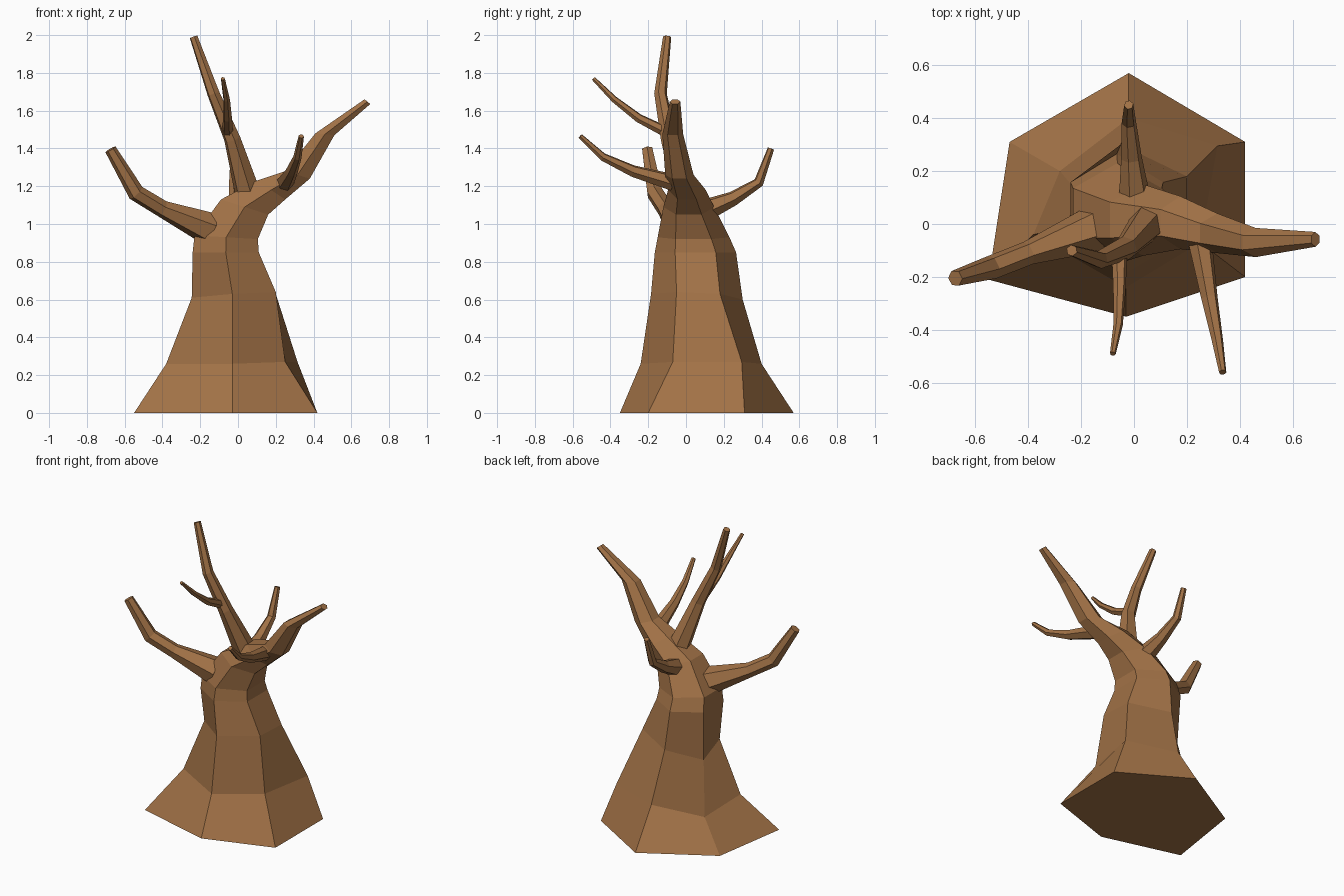
import bpy, bmesh, math
from mathutils import Vector

if "Cube" in bpy.data.objects:
    bpy.data.objects.remove(bpy.data.objects["Cube"], do_unlink=True)

# Single bark colour
bark = bpy.data.materials.new("brown_bark")
bark.use_nodes = True
bark.diffuse_color = (0.36, 0.168, 0.062, 1)
bark.node_tree.nodes["Principled BSDF"].inputs["Base Color"].default_value = bark.diffuse_color


def loft(name, rings):
    """Skin a list of six-point rings into a closed, flat-shaded limb."""
    bm = bmesh.new()
    loops = [[bm.verts.new(p) for p in ring] for ring in rings]
    for low, high in zip(loops, loops[1:]):
        for i in range(len(low)):
            j = (i + 1) % len(low)
            bm.faces.new((low[i], low[j], high[j], high[i]))
    bm.faces.new(loops[0][::-1])
    bm.faces.new(loops[-1])
    bmesh.ops.recalc_face_normals(bm, faces=bm.faces)
    mesh = bpy.data.meshes.new(name)
    bm.to_mesh(mesh)
    bm.free()
    mesh.materials.append(bark)
    obj = bpy.data.objects.new(name, mesh)
    bpy.context.collection.objects.link(obj)
    return obj


def trunk_ring(left_x, left_z, right_x, right_z, y, depth):
    """Hexagon with corners at front and back, tilted from left to right."""
    mid_x, mid_z = (left_x + right_x) / 2, (left_z + right_z) / 2
    half = depth / 2
    return [(mid_x, y - depth, mid_z), (right_x, y - half, right_z),
            (right_x, y + half, right_z), (mid_x, y + depth, mid_z),
            (left_x, y + half, left_z), (left_x, y - half, left_z)]


def branch(name, path, radii):
    """Tapered six-sided limb that follows a bent path."""
    points = [Vector(p) for p in path]
    last = len(points) - 1
    rings, side, previous = [], None, None
    for i, (point, radius) in enumerate(zip(points, radii)):
        ahead = (points[min(i + 1, last)] - point).normalized()
        behind = (point - points[max(i - 1, 0)]).normalized()
        tangent = (ahead + behind).normalized()
        if side is None:
            side = tangent.orthogonal().normalized()
        else:
            side = previous.rotation_difference(tangent) @ side
        previous = tangent
        across = tangent.cross(side)
        angles = [math.tau * k / 6 for k in range(6)]
        rings.append([point + radius * (math.cos(a) * side + math.sin(a) * across)
                      for a in angles])
    return loft(name, rings)


# Trunk: uneven flared foot, then rings that lean over into the main limb
foot = [(-0.03, -0.35, 0), (0.42, -0.20, 0), (0.42, 0.31, 0),
        (-0.02, 0.57, 0), (-0.47, 0.31, 0), (-0.55, -0.21, 0)]
flare = [(-0.03, -0.24, 0.26), (0.25, -0.07, 0.27), (0.315, 0.295, 0.27),
         (-0.02, 0.40, 0.26), (-0.28, 0.20, 0.17), (-0.38, -0.04, 0.26)]
waist = [(-0.03, -0.185, 0.63), (0.20, -0.05, 0.64), (0.20, 0.18, 0.63),
         (-0.05, 0.30, 0.60), (-0.23, 0.14, 0.52), (-0.245, -0.01, 0.61)]
profile = [
    (-0.24, 0.85, 0.11, 0.85, 0.05, 0.215),
    (-0.23, 0.94, 0.105, 0.92, 0.04, 0.19),
    (-0.09, 1.13, 0.16, 1.05, 0.015, 0.135),
    (0.10, 1.23, 0.25, 1.13, 0.005, 0.10),
    (0.25, 1.28, 0.38, 1.24, -0.035, 0.075),
    (0.41, 1.48, 0.51, 1.47, -0.07, 0.055),
    (0.67, 1.66, 0.70, 1.635, -0.058, 0.028),
]
loft("trunk", [foot, flare, waist] + [trunk_ring(*row) for row in profile])

# Side branches
branch("right_branch",
       [(-0.15, -0.02, 0.975), (-0.40, -0.11, 1.08), (-0.54, -0.165, 1.165), (-0.675, -0.205, 1.395)],
       (0.09, 0.046, 0.046, 0.031))
branch("top_branch",
       [(0.05, 0.0, 1.17), (-0.03, -0.09, 1.45), (-0.13, -0.135, 1.69), (-0.235, -0.1, 1.99)],
       (0.07, 0.045, 0.034, 0.022))
branch("back_branch",
       [(0.0, 0.12, 1.08), (-0.01, 0.25, 1.135), (-0.02, 0.385, 1.22), (-0.02, 0.45, 1.4)],
       (0.058, 0.04, 0.028, 0.018))

# Thin front twigs
branch("upper_twig",
       [(-0.055, -0.11, 1.49), (-0.055, -0.25, 1.56), (-0.06, -0.38, 1.66), (-0.08, -0.49, 1.77)],
       (0.03, 0.024, 0.018, 0.011))
branch("lower_twig",
       [(0.25, -0.07, 1.22), (0.285, -0.28, 1.28), (0.315, -0.44, 1.355), (0.335, -0.56, 1.465)],
       (0.046, 0.032, 0.022, 0.014))
